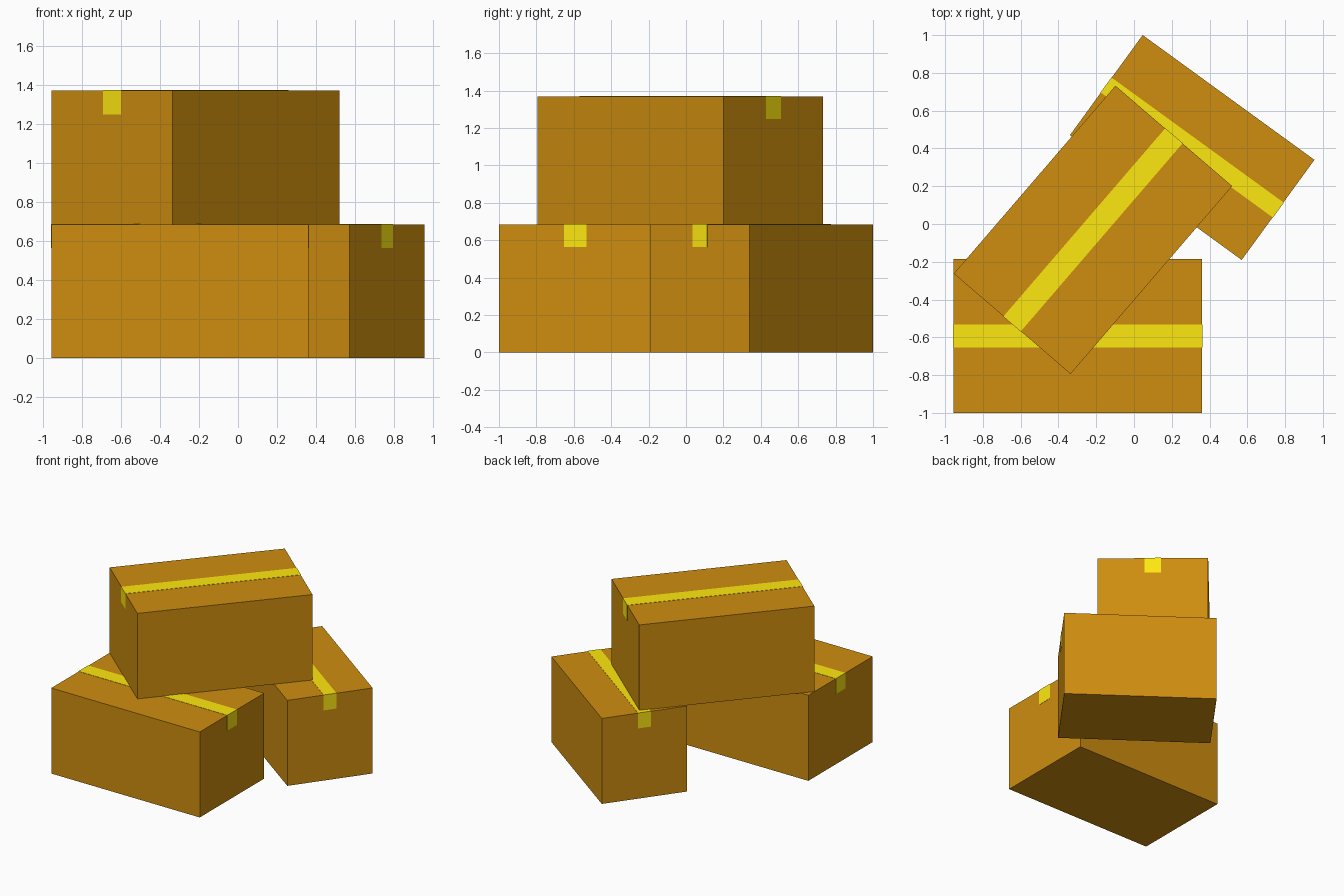
import bpy, bmesh
from math import radians
from mathutils import Matrix

if "Cube" in bpy.data.objects:
    bpy.data.objects.remove(bpy.data.objects["Cube"])


def material(name, color):
    m = bpy.data.materials.new(name)
    m.diffuse_color = (*color, 1)
    m.use_nodes = True
    m.node_tree.nodes["Principled BSDF"].inputs["Base Color"].default_value = m.diffuse_color
    return m


CARD = material("cardboard", (0.62, 0.27, 0.005))
TAPE = material("tape", (1.0, 0.81, 0.005))
HEIGHT = 0.685
FLAP = 0.122      # how far the tape hangs down each end
THICK = 0.002     # tape thickness


def finish(name, bm, mat, place):
    bmesh.ops.recalc_face_normals(bm, faces=bm.faces)
    me = bpy.data.meshes.new(name)
    bm.to_mesh(me)
    bm.free()
    me.materials.append(mat)
    ob = bpy.data.objects.new(name, me)
    ob.matrix_world = place
    bpy.context.collection.objects.link(ob)


def taped_box(name, x, y, z, length, width, angle):
    place = Matrix.Translation((x, y, z)) @ Matrix.Rotation(radians(angle), 4, 'Z')

    # cardboard body
    bm = bmesh.new()
    bmesh.ops.create_cube(bm, size=1, matrix=Matrix.Translation((0, 0, HEIGHT / 2))
                          @ Matrix.Diagonal((length, width, HEIGHT, 1)))
    finish(name, bm, CARD, place)

    # tape strip: U-shaped profile extruded across its width
    a, b, w = length / 2, length / 2 + THICK, width * 0.149
    low, top = HEIGHT - FLAP, HEIGHT + THICK
    profile = [(-b, low), (-b, top), (b, top), (b, low),
               (a, low), (a, HEIGHT), (-a, HEIGHT), (-a, low)]
    bm = bmesh.new()
    face = bm.faces.new([bm.verts.new((px, -w / 2, pz)) for px, pz in profile])
    ext = bmesh.ops.extrude_face_region(bm, geom=[face])
    verts = [g for g in ext["geom"] if isinstance(g, bmesh.types.BMVert)]
    bmesh.ops.translate(bm, verts=verts, vec=(0, w, 0))
    finish(name + "_tape", bm, TAPE, place)


# two boxes on the floor, one stacked across them
taped_box("front_box", -0.297, -0.592, 0, 1.316, 0.815, 0)
taped_box("back_box", 0.308, 0.405, 0, 1.124, 0.655, -36)
taped_box("top_box", -0.217, -0.031, HEIGHT, 1.312, 0.815, 49.3)
